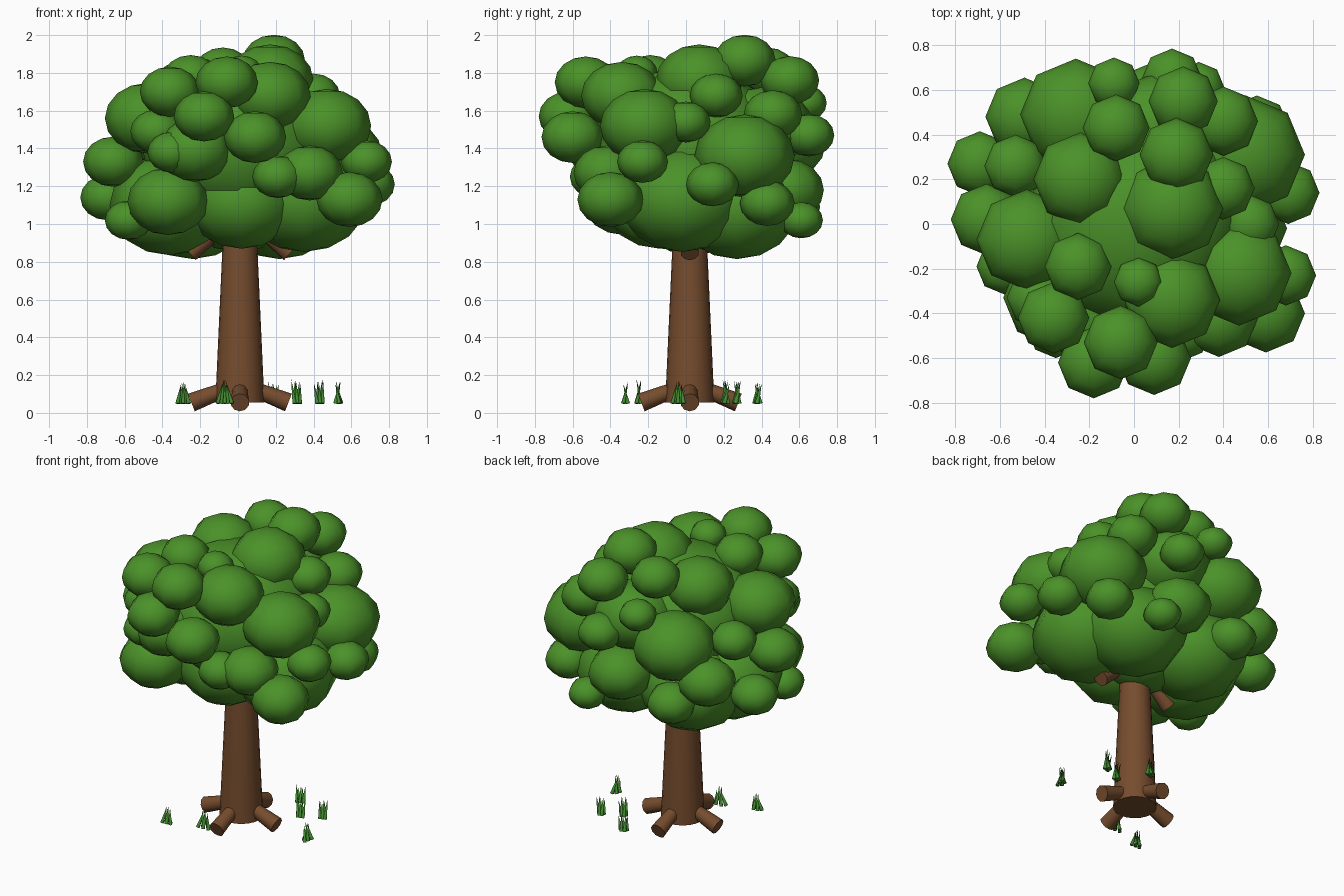
import bpy, math, random
from mathutils import Vector

random.seed(4)

def material(name, rgb):
    m = bpy.data.materials.new(name)
    m.diffuse_color = (*rgb, 1)
    return m

LEAF = material("leaf green", (0.07, 0.285, 0.022))
BARK = material("bark brown", (0.18, 0.073, 0.027))
GRASS = material("grass green", (0.055, 0.25, 0.03))

def finish(name, mat, angle=60):
    ob = bpy.context.object
    ob.name = name
    ob.data.materials.append(mat)
    bpy.ops.object.shade_smooth_by_angle(angle=math.radians(angle))
    return ob

def rod(name, a, b, r1, r2, sides, mat):
    """Tapered cylinder from point a to point b."""
    a, b = Vector(a), Vector(b)
    d = b - a
    bpy.ops.mesh.primitive_cone_add(
        vertices=sides, radius1=r1, radius2=r2, depth=d.length,
        location=(a + b) / 2, rotation=d.to_track_quat('Z', 'Y').to_euler())
    return finish(name, mat)

def clump(name, x, y, z, r, flat=0.83):
    """Slightly flattened low-poly leaf ball."""
    bpy.ops.mesh.primitive_uv_sphere_add(segments=8, ring_count=8, radius=1,
                                         location=(x, y, z))
    ob = bpy.context.object
    ob.scale = (r, r, r * flat)
    bpy.ops.object.transform_apply(location=False, rotation=False, scale=True)
    finish(name, LEAF, 80)

# Trunk
CX, CY = 0.01, 0.02
rod("trunk", (CX, CY, 0.055), (CX, CY, 1.15), 0.13, 0.08, 20, BARK)

# Four roots sloping out and down
for i in range(4):
    c, s = math.cos(i * math.pi / 2), math.sin(i * math.pi / 2)
    rod(f"root_{i}", (CX + 0.05 * c, CY + 0.05 * s, 0.135),
        (CX + 0.257 * c, CY + 0.257 * s, 0.055), 0.038, 0.05, 10, BARK)

# Two branch stubs poking out below the crown
for side, name in ((-1, "left"), (1, "right")):
    rod("branch_" + name, (CX + 0.05 * side, CY, 1.03),
        (CX + 0.265 * side, CY, 0.845), 0.04, 0.048, 10, BARK)

# Large inner crown balls
for i, p in enumerate([
        (0, 0.01, 1.41, 0.51), (0.35, -0.02, 1.13, 0.335), (-0.36, 0.04, 1.10, 0.32),
        (0.02, -0.14, 1.11, 0.29), (0.22, 0.27, 1.08, 0.32),
        (-0.24, 0.27, 1.08, 0.32), (0, 0.1, 1.11, 0.31)]):
    clump(f"crown_core_{i}", *p)

# Outer leaf clumps, x y z radius
TOP = [(-0.24, 0.20, 1.71, 0.21), (0.17, 0.07, 1.76, 0.23),
       (0.19, 0.31, 1.865, 0.165), (-0.08, 0.43, 1.81, 0.15),
       (0.22, 0.55, 1.76, 0.155), (-0.25, -0.19, 1.77, 0.15),
       (0.02, -0.26, 1.80, 0.11), (0.40, 0.16, 1.68, 0.14)]
FRONT = [(-0.06, -0.53, 1.75, 0.165), (-0.18, -0.62, 1.57, 0.16),
         (0.09, -0.60, 1.46, 0.165), (-0.36, -0.42, 1.70, 0.16),
         (0.17, -0.34, 1.68, 0.215), (-0.37, -0.33, 1.12, 0.215),
         (0.38, -0.42, 1.27, 0.175), (0.21, -0.48, 1.25, 0.135),
         (-0.35, -0.47, 1.38, 0.13), (-0.23, -0.42, 1.39, 0.20),
         (-0.43, -0.33, 1.49, 0.14)]
SIDES = [(-0.48, -0.07, 1.56, 0.225), (-0.66, 0.02, 1.33, 0.16),
         (-0.69, 0.27, 1.14, 0.145), (-0.58, -0.19, 1.02, 0.125),
         (-0.53, 0.26, 1.45, 0.14), (0.47, -0.22, 1.52, 0.235),
         (0.68, -0.23, 1.33, 0.135), (0.69, 0.14, 1.21, 0.14),
         (0.59, -0.40, 1.13, 0.175), (0.52, 0.0, 1.54, 0.13),
         (0.50, 0.31, 1.36, 0.265)]
BACK = [(-0.26, 0.49, 1.43, 0.25), (-0.49, 0.48, 1.25, 0.175),
        (-0.09, 0.63, 1.64, 0.115), (0.17, 0.65, 1.47, 0.135),
        (0.40, 0.46, 1.58, 0.155), (-0.29, 0.56, 1.09, 0.15),
        (0.10, 0.53, 1.18, 0.20), (0.29, 0.61, 1.02, 0.115),
        (0.55, 0.43, 1.11, 0.145), (0.08, 0.42, 1.52, 0.25)]
for zone, balls in (("top", TOP), ("front", FRONT), ("side", SIDES), ("back", BACK)):
    for i, p in enumerate(balls):
        clump(f"leaf_clump_{zone}_{i}", *p)

# Grass tufts: x, y, direction of the blade row in degrees, base and tip half width
for t, (x, y, turn, base, tip) in enumerate([
        (-0.29, -0.32, 0, 0.030, 0.010), (-0.07, -0.25, 0, 0.038, 0.010),
        (0.19, 0.38, 20, 0.020, 0.028), (0.31, 0.21, 20, 0.015, 0.026),
        (0.43, 0.27, 20, 0.015, 0.026), (0.53, -0.04, 80, 0.030, 0.012)]):
    a = math.radians(turn)
    c, s = math.cos(a), math.sin(a)
    for b in range(5):
        k = b / 2 - 1                       # -1 .. 1 along the row
        lean = 0.012 if b % 2 else -0.012   # blades cross each other sideways
        p, q = k * base, k * tip
        rod(f"grass_{t}_blade_{b}",
            (x + p * c - lean * s, y + p * s + lean * c, 0.05),
            (x + q * c + lean * s, y + q * s - lean * c,
             random.uniform(0.15, 0.18)),
            0.012, 0.0, 6, GRASS)
